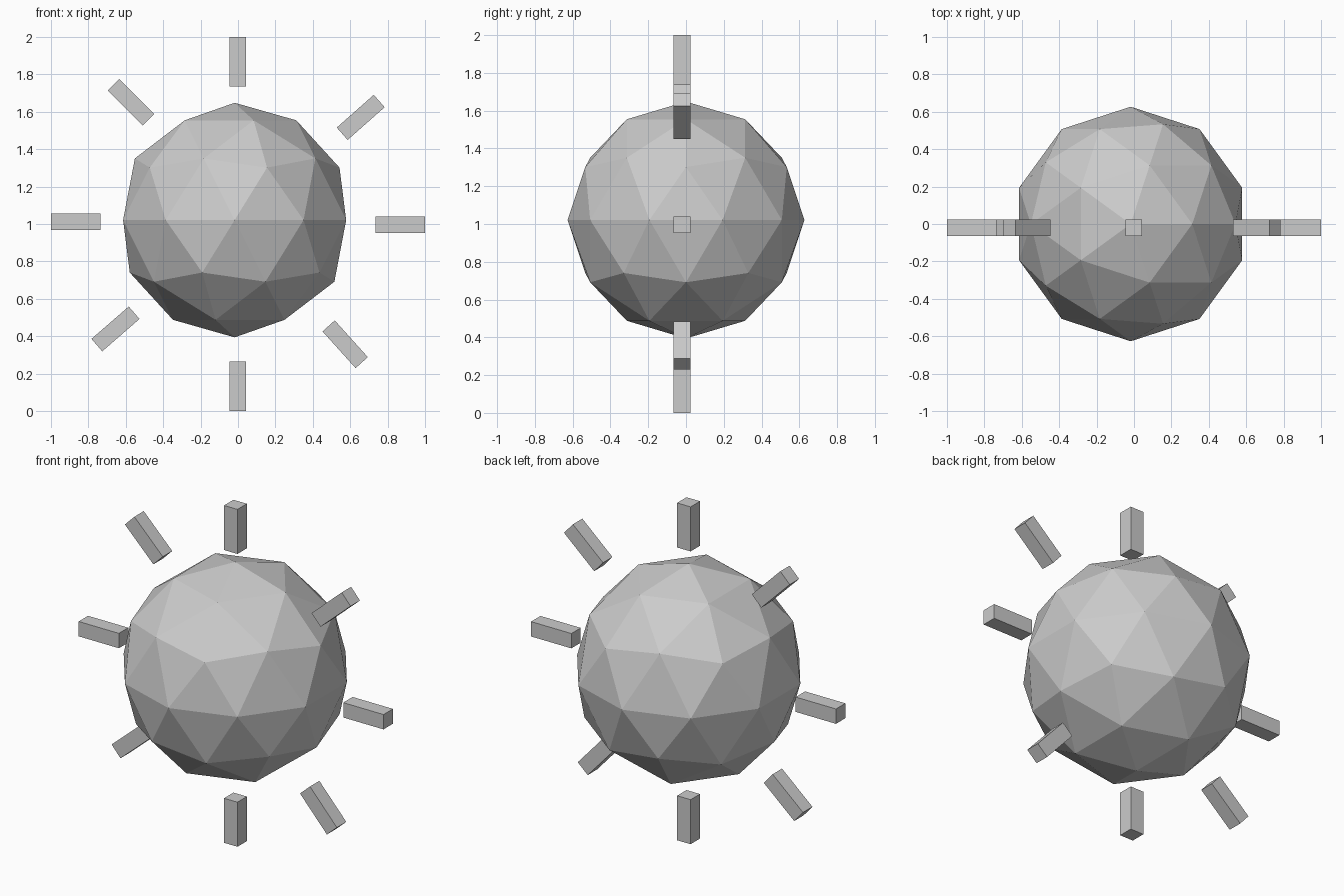
import bpy
from math import radians

if "Cube" in bpy.data.objects:
    bpy.data.objects.remove(bpy.data.objects["Cube"])

# Faceted ball
bpy.ops.mesh.primitive_ico_sphere_add(subdivisions=2, radius=0.627,
                                      location=(-0.018, 0, 1.021))
bpy.context.object.name = "sun_ball"

# Rays: a ring of loose square bars, each (name, x, z, tilt above +x in degrees)
RAY_Y, LENGTH, WIDTH = -0.021, 0.264, 0.088
RAYS = [
    ("ray_right", 0.868, 0.996, 0),
    ("ray_upper_right", 0.656, 1.570, 41.5),
    ("ray_top", -0.002, 1.868, 90),
    ("ray_upper_left", -0.572, 1.651, -45),
    ("ray_left", -0.868, 1.013, 0),
    ("ray_lower_left", -0.655, 0.439, 41),
    ("ray_bottom", -0.002, 0.132, 90),
    ("ray_lower_right", 0.573, 0.357, -48),
]


def add_ray(name, x, z, tilt):
    bpy.ops.mesh.primitive_cube_add(size=1, location=(x, RAY_Y, z),
                                    rotation=(0, -radians(tilt), 0))
    ray = bpy.context.object
    ray.name = name
    ray.scale = (LENGTH, WIDTH, WIDTH)


for ray in RAYS:
    add_ray(*ray)
